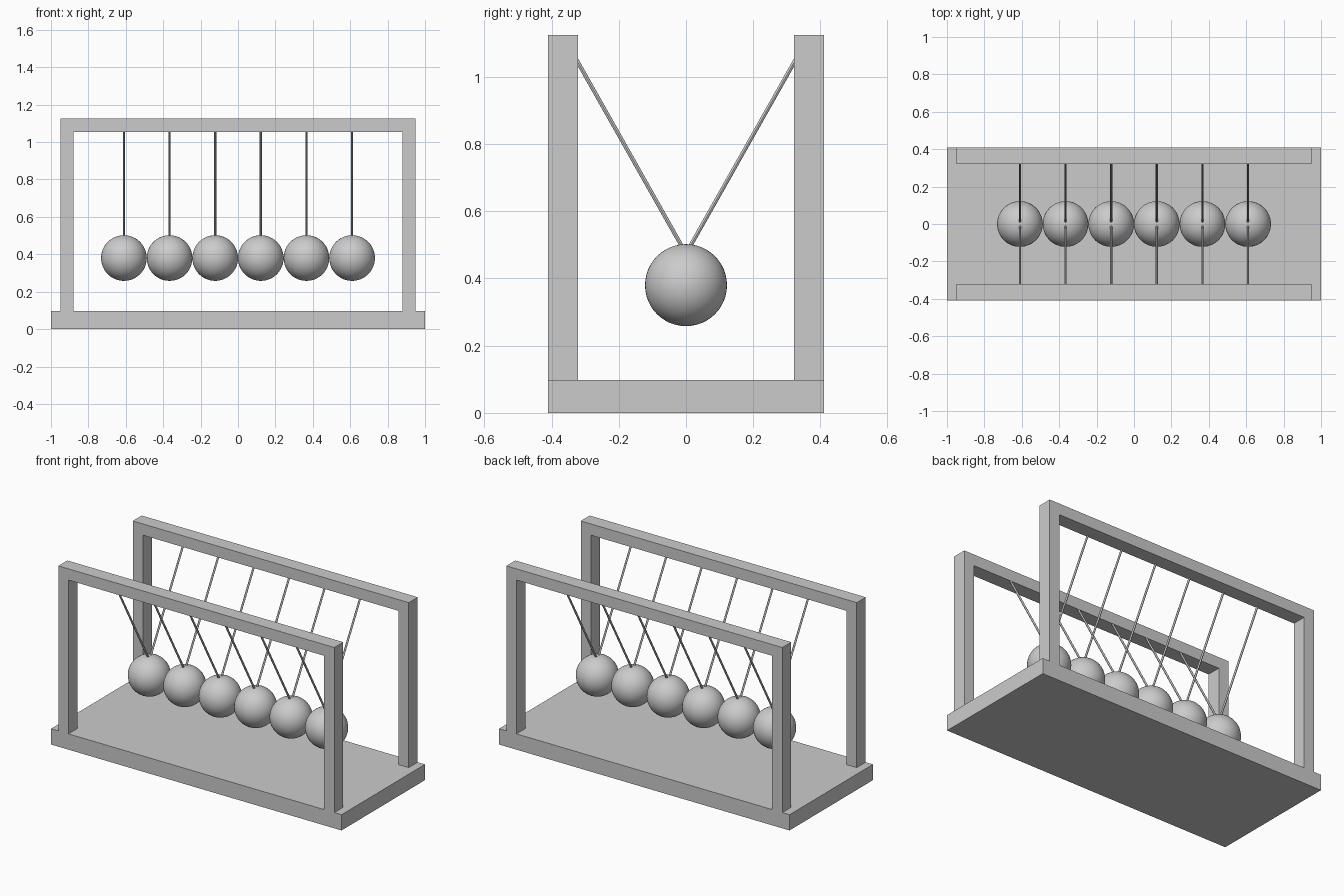
import bpy, bmesh
from mathutils import Vector

if "Cube" in bpy.data.objects:
    bpy.data.objects.remove(bpy.data.objects["Cube"])

BALL_R, BALL_Z, COUNT = 0.122, 0.38, 6
BASE_TOP, FRAME_TOP = 0.098, 1.125
Y_IN, Y_OUT = 0.322, 0.41


def mesh_object(name, bm):
    bmesh.ops.recalc_face_normals(bm, faces=bm.faces[:])
    mesh = bpy.data.meshes.new(name)
    bm.to_mesh(mesh)
    bm.free()
    obj = bpy.data.objects.new(name, mesh)
    bpy.context.collection.objects.link(obj)
    return obj


def extrude_profile(name, profile, y0, y1):
    """Closed x-z outline extruded along y."""
    bm = bmesh.new()
    face = bm.faces.new([bm.verts.new((x, y0, z)) for x, z in profile])
    ext = bmesh.ops.extrude_face_region(bm, geom=[face])
    verts = [v for v in ext["geom"] if isinstance(v, bmesh.types.BMVert)]
    bmesh.ops.translate(bm, verts=verts, vec=(0, y1 - y0, 0))
    return mesh_object(name, bm)


def rod(name, a, b, radius):
    a, b = Vector(a), Vector(b)
    bm = bmesh.new()
    bmesh.ops.create_cone(bm, cap_ends=True, segments=12, radius1=radius,
                          radius2=radius, depth=(b - a).length)
    obj = mesh_object(name, bm)
    obj.location = (a + b) / 2
    obj.rotation_euler = (b - a).to_track_quat('Z', 'Y').to_euler()
    smooth(obj)
    return obj


def smooth(obj):
    bpy.ops.object.select_all(action='DESELECT')
    obj.select_set(True)
    bpy.context.view_layer.objects.active = obj
    bpy.ops.object.shade_smooth_by_angle()


# Base slab
extrude_profile("base", [(-1, 0), (1, 0), (1, BASE_TOP), (-1, BASE_TOP)],
                -Y_OUT, Y_OUT)

# Two arch-shaped frames standing on the base
arch = [(-0.95, BASE_TOP), (-0.95, FRAME_TOP), (0.95, FRAME_TOP),
        (0.95, BASE_TOP), (0.88, BASE_TOP), (0.88, 1.055),
        (-0.88, 1.055), (-0.88, BASE_TOP)]
extrude_profile("front_frame", arch, -Y_OUT, -Y_IN)
extrude_profile("back_frame", arch, Y_IN, Y_OUT)

# Row of touching balls, each hung from a pair of slanted strings
for i in range(COUNT):
    x = (i - (COUNT - 1) / 2) * 2 * BALL_R
    bm = bmesh.new()
    bmesh.ops.create_uvsphere(bm, u_segments=48, v_segments=24, radius=BALL_R)
    ball = mesh_object(f"ball_{i + 1}", bm)
    ball.location = (x, 0, BALL_Z)
    smooth(ball)
    for side, s in (("front", -1), ("back", 1)):
        rod(f"{side}_string_{i + 1}", (x, s * 0.008, 0.488),
            (x, s * 0.334, 1.065), 0.006)
